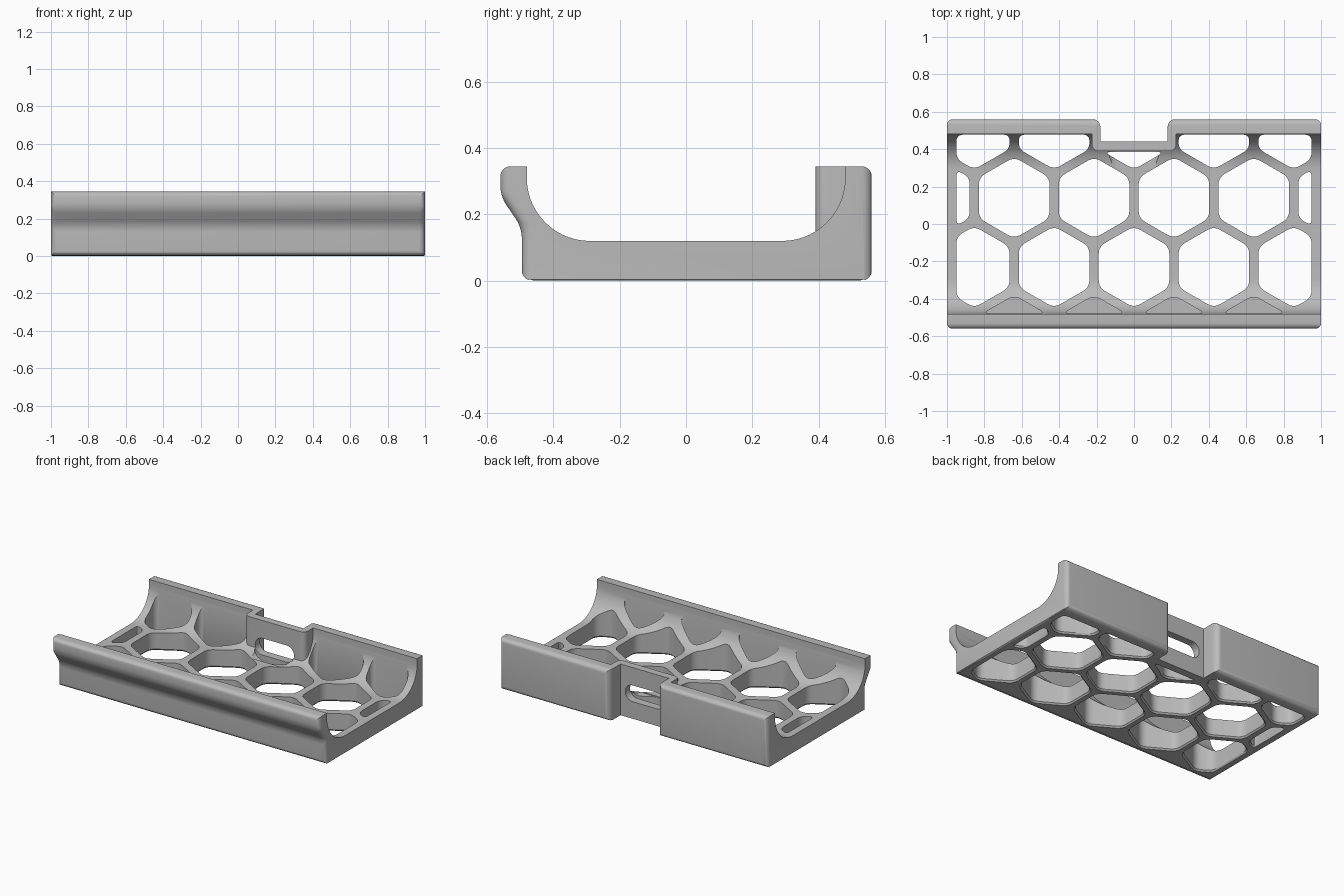
import bpy, bmesh, math
from mathutils import Vector

if "Cube" in bpy.data.objects:
    bpy.data.objects.remove(bpy.data.objects["Cube"], do_unlink=True)

TOP = 0.345                  # rim height
PITCH = 0.427                # honeycomb spacing
HEX_R = 0.218                # hole radius to its corners
ROW = PITCH * math.sqrt(3) / 2


def add_prism(bm, rings):
    """Closed solid through matching rings of points."""
    loops = [[bm.verts.new(p) for p in ring] for ring in rings]
    n = len(loops[0])
    for low, high in zip(loops, loops[1:]):
        for i in range(n):
            j = (i + 1) % n
            bm.faces.new((low[i], low[j], high[j], high[i]))
    bm.faces.new(loops[0][::-1])
    bm.faces.new(loops[-1])


def make_object(name, bm):
    bmesh.ops.recalc_face_normals(bm, faces=bm.faces[:])
    mesh = bpy.data.meshes.new(name)
    bm.to_mesh(mesh)
    bm.free()
    ob = bpy.data.objects.new(name, mesh)
    bpy.context.scene.collection.objects.link(ob)
    return ob


def round_corners(pts, radius, steps=5):
    """Replace each polygon corner by a small curve."""
    pts = [Vector(p) for p in pts]
    out = []
    for i, p in enumerate(pts):
        a, b = pts[i - 1] - p, pts[(i + 1) % len(pts)] - p
        d = min(radius, a.length * 0.45, b.length * 0.45)
        s, e = p + a.normalized() * d, p + b.normalized() * d
        for k in range(steps + 1):
            t = k / steps
            out.append(s * (1 - t) ** 2 + p * (2 * t * (1 - t)) + e * t * t)
    return out


def clip(pts, axis, limit, sign):
    """Keep the part of a polygon where sign * coordinate <= sign * limit."""
    out = []
    for i, q in enumerate(pts):
        p = pts[i - 1]
        dp, dq = sign * (p[axis] - limit), sign * (q[axis] - limit)
        if (dp > 0) != (dq > 0):
            out.append(p.lerp(q, dp / (dp - dq)))
        if dq <= 0:
            out.append(q)
    return out


def flat(pts, z, grow=0.0):
    c = sum(pts, Vector((0, 0))) / len(pts)
    return [(*(p + (p - c).normalized() * grow), z) for p in pts]


# Tray body: side profile swept across the width
def arc(side, start, end, steps=18):
    angles = [math.radians(start + (end - start) * i / steps) for i in range(steps + 1)]
    return [(side * 0.29 + 0.19 * math.cos(a), 0.31 + 0.19 * math.sin(a)) for a in angles]

profile = [(0.56, 0), (0.56, TOP), (0.48, TOP)]
profile += arc(1, 0, -90) + arc(-1, 270, 180)
profile += [(-0.48, TOP), (-0.56, TOP), (-0.56, 0.255), (-0.495, 0.16), (-0.495, 0)]
bm = bmesh.new()
add_prism(bm, [[(x, y, z) for y, z in profile] for x in (-1, 1)])
bmesh.ops.recalc_face_normals(bm, faces=bm.faces[:])

# Rounded outer corners, then a fine chamfer around the base
corners = [e for e in bm.edges
           if all(abs(v.co.x) > 0.99 for v in e.verts)
           and (all(v.co.y > 0.55 for v in e.verts) or all(v.co.y < -0.49 for v in e.verts))]
bmesh.ops.bevel(bm, geom=corners, offset=0.03, segments=5, profile=0.5, affect='EDGES')
base = [e for e in bm.edges if all(abs(v.co.z) < 1e-5 for v in e.verts)]
bmesh.ops.bevel(bm, geom=base, offset=0.007, segments=1, affect='EDGES')
tray = make_object("honeycomb_tray", bm)

# Wall that steps inward behind the rear notch
bm = bmesh.new()
wall = [Vector(p) for p in ((0.225, 0.5), (-0.225, 0.5))]
wall += round_corners([(-0.225, 0.5), (-0.225, 0.39), (0.225, 0.39), (0.225, 0.5)], 0.04)[6:18]
add_prism(bm, [flat(wall, 0.03), flat(wall, TOP)])
notch_wall = make_object("notch_wall", bm)

# Honeycomb holes, with blind pockets along the front
bm = bmesh.new()
for row in range(-2, 2):
    cy = 0.14 + row * ROW
    shift = 0.5 if row % 2 == 0 else 0
    for col in range(-3, 4):
        cx = (col + shift) * PITCH
        hexagon = [Vector((cx + HEX_R * math.sin(k * math.pi / 3),
                           cy + HEX_R * math.cos(k * math.pi / 3))) for k in range(6)]
        back = 0.385 if abs(cx) < 0.1 else 0.478
        for axis, limit, sign in ((0, 0.95, 1), (0, -0.95, -1), (1, back, 1), (1, -0.478, -1)):
            hexagon = clip(hexagon, axis, limit, sign)
        if len(hexagon) < 3:
            continue
        spans = [max(p[k] for p in hexagon) - min(p[k] for p in hexagon) for k in (0, 1)]
        if min(spans) < 0.06 or (row == -2 and abs(cx) > 0.9):
            continue
        hole = round_corners(hexagon, 0.04)
        if row == -2:
            add_prism(bm, [flat(hole, 0.06), flat(hole, 0.5)])
        else:
            add_prism(bm, [flat(hole, -0.01, 0.018), flat(hole, 0.01), flat(hole, 0.5)])
holes = make_object("hole_cutter", bm)

# Rear notch with rounded outer lips
bm = bmesh.new()
lip = [(0.18 + 0.04 * (1 - math.cos(a)), 0.52 + 0.04 * math.sin(a))
       for a in (i * math.pi / 12 for i in range(7))]
half = [(0.18, 0.44)] + lip + [(0.22, 0.62)]
outline = [Vector(p) for p in half] + [Vector((-x, y)) for x, y in reversed(half)]
add_prism(bm, [flat(outline, -0.1), flat(outline, 0.5)])
notch = make_object("notch_cutter", bm)

# Rounded slot through the notch wall
bm = bmesh.new()
slot_shape = []
for side, start in ((1, -90), (-1, 90)):
    for i in range(13):
        a = math.radians(start + i * 15)
        slot_shape.append((side * 0.09 + 0.055 * math.cos(a), 0.17 + 0.055 * math.sin(a)))
add_prism(bm, [[(x, y, z) for x, z in slot_shape] for y in (0.3, 0.5)])
slot = make_object("slot_cutter", bm)

# Combine the parts into one solid
for helper, operation in ((notch_wall, 'UNION'), (holes, 'DIFFERENCE'),
                          (notch, 'DIFFERENCE'), (slot, 'DIFFERENCE')):
    mod = tray.modifiers.new(helper.name, 'BOOLEAN')
    mod.operation = operation
    mod.solver = 'EXACT'
    mod.object = helper
    helper.hide_render = True
bpy.context.view_layer.update()
graph = bpy.context.evaluated_depsgraph_get()
solid = bpy.data.meshes.new_from_object(tray.evaluated_get(graph))
tray.modifiers.clear()
tray.data = solid
for helper in (notch_wall, holes, notch, slot):
    bpy.data.objects.remove(helper, do_unlink=True)

# Single grey finish
grey = bpy.data.materials.new("plain grey")
grey.use_nodes = True
colour = (0.5, 0.5, 0.5, 1)
grey.diffuse_color = colour
grey.node_tree.nodes["Principled BSDF"].inputs["Base Color"].default_value = colour
tray.data.materials.clear()
tray.data.materials.append(grey)

bpy.ops.object.select_all(action='DESELECT')
tray.select_set(True)
bpy.context.view_layer.objects.active = tray
bpy.ops.object.shade_smooth_by_angle(angle=math.radians(25))
